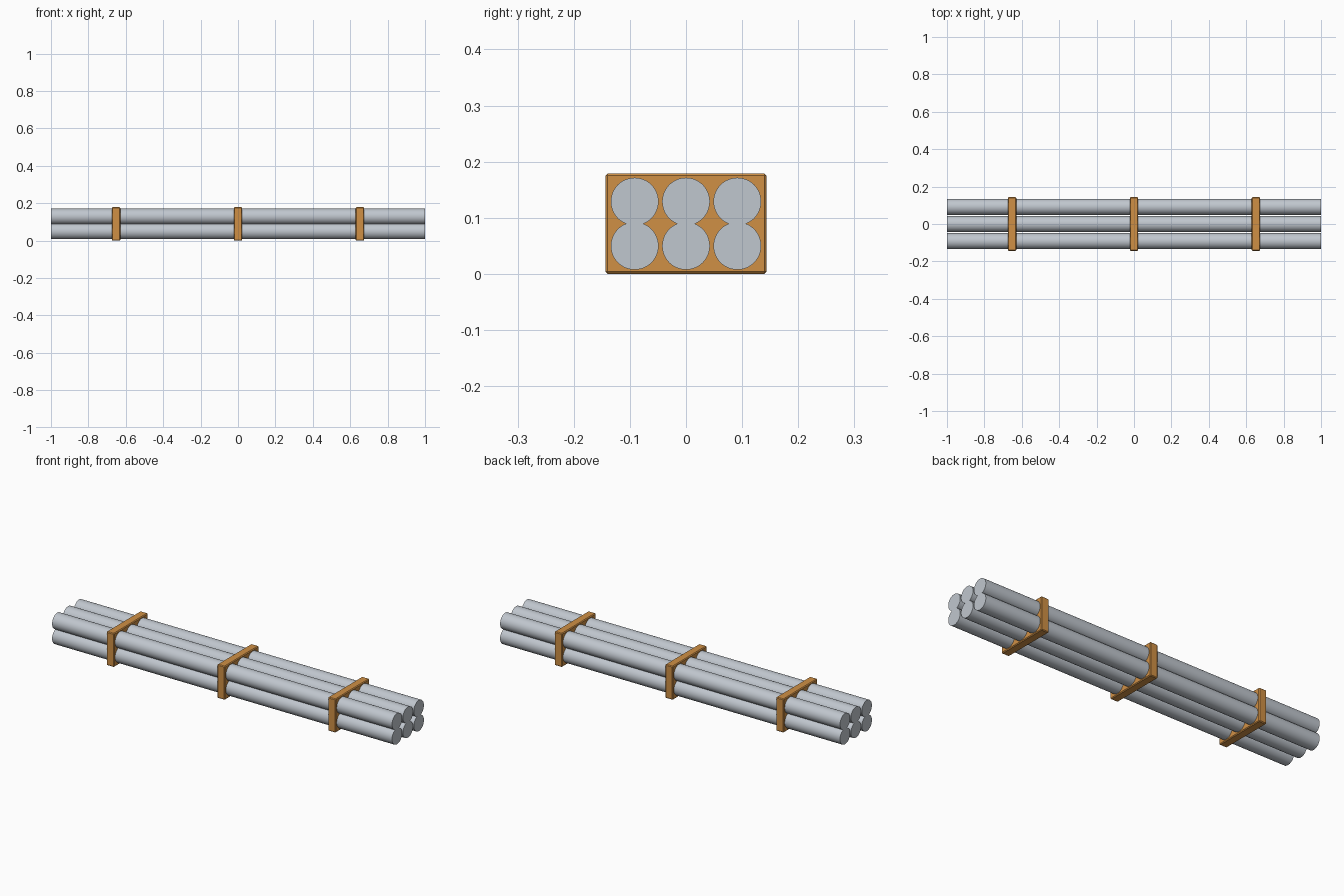
import bpy
from math import pi, radians

old = bpy.data.objects.get("Cube")
if old:
    bpy.data.objects.remove(old, do_unlink=True)


def make_material(name, rgb):
    mat = bpy.data.materials.new(name)
    mat.use_nodes = True
    color = (*rgb, 1.0)
    mat.diffuse_color = color
    mat.node_tree.nodes["Principled BSDF"].inputs["Base Color"].default_value = color
    return mat


steel = make_material("light_steel", (0.53, 0.57, 0.62))
orange = make_material("strap_orange", (0.63, 0.28, 0.06))

MID_Z = 0.0895


def add_pipe(name, y, z):
    bpy.ops.mesh.primitive_cylinder_add(
        vertices=48, radius=0.0425, depth=2.0, location=(0, y, z), rotation=(0, pi / 2, 0))
    pipe = bpy.context.object
    pipe.name = name
    pipe.data.materials.append(steel)
    bpy.ops.object.transform_apply(location=False, rotation=True, scale=True)
    bpy.ops.object.shade_smooth_by_angle(angle=radians(30))


def add_strap(name, x):
    bpy.ops.mesh.primitive_cube_add(size=1, location=(x, 0, MID_Z))
    strap = bpy.context.object
    strap.name = name
    strap.scale = (0.045, 0.287, 2 * MID_Z)
    bpy.ops.object.transform_apply(location=False, rotation=False, scale=True)
    strap.data.materials.append(orange)
    bevel = strap.modifiers.new("edge_chamfer", "BEVEL")
    bevel.width = 0.004
    bevel.segments = 1


# Two stacked layers of three solid pipes
for layer, dz in (("lower", -0.0395), ("upper", 0.0395)):
    for place, y in (("front", -0.0915), ("middle", 0), ("back", 0.0915)):
        add_pipe(f"{layer}_{place}_pipe", y, MID_Z + dz)

# Solid binding blocks around the bundle
for side, x in (("right", -0.652), ("center", 0), ("left", 0.652)):
    add_strap(f"{side}_strap", x)
